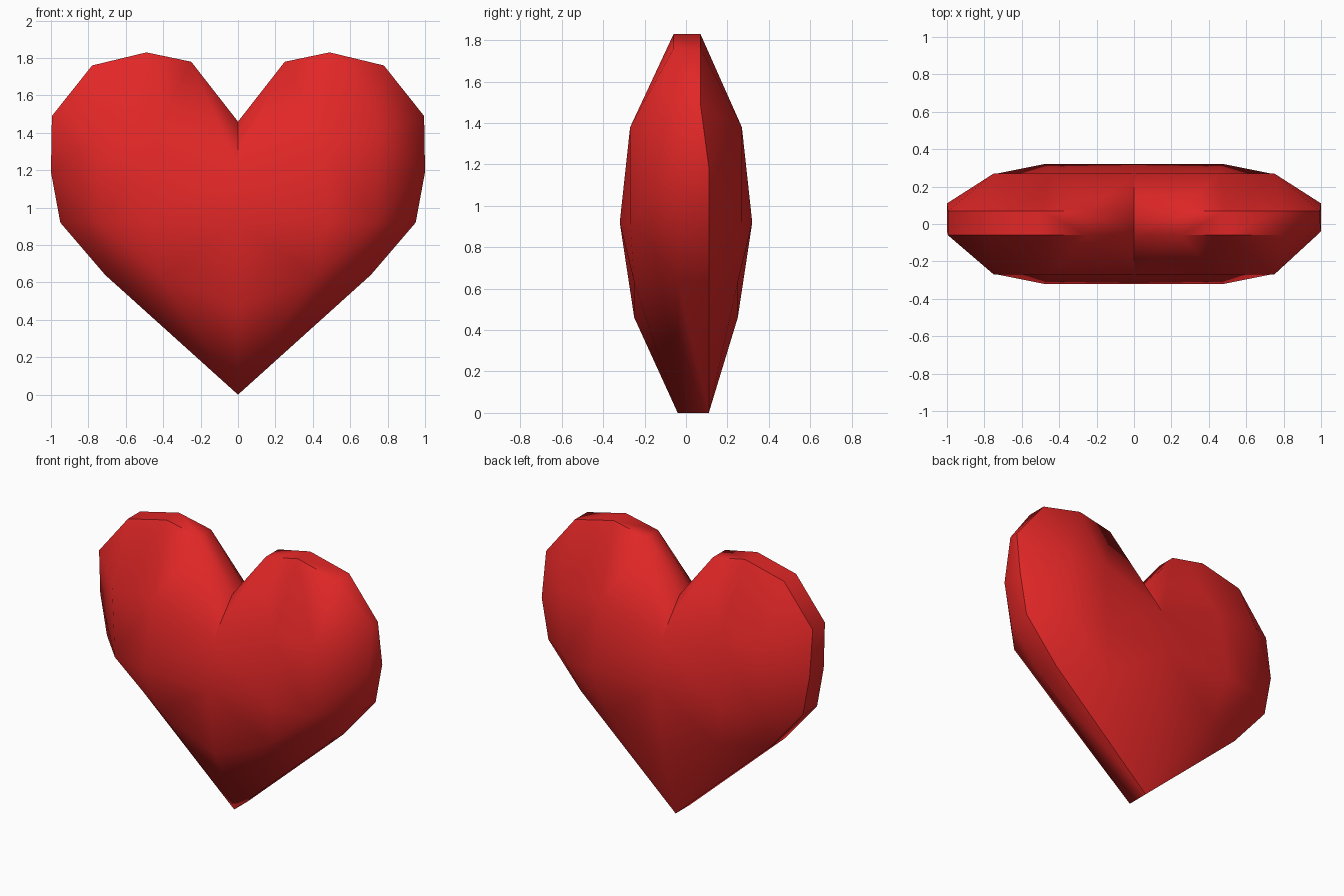
import bpy, bmesh, math

if "Cube" in bpy.data.objects:
    bpy.data.objects.remove(bpy.data.objects["Cube"])

# One half of the heart outline, cleft to tip: x, z
RIM = [(0, 1.46), (.25, 1.78), (.49, 1.83), (.78, 1.76), (.995, 1.49),
       (1, 1.19), (.95, .92), (.71, .64), (0, 0)]
# Dome points in three rows, centre to side: x, z, depth
DOME = [(0, 1.22, .27), (.45, 1.38, .27), (.75, 1.38, .27),
        (0, .92, .32), (.48, .92, .32), (.73, .92, .27),
        (0, .46, .25), (.41, .63, .25)]
# Faces of half a dome: r = rim point, d = dome point
FACES = ("r0 r1 d0|r1 d1 d0|r1 r2 d1|r2 d2 d1|r2 r3 d2|r3 r4 d2|r4 r5 d2|r5 d5 d2|"
         "r5 r6 d5|r6 r7 d5|r7 d7 d5|d7 d4 d5|r7 r8 d7|r8 d6 d7|"
         "d0 d1 d4 d3|d1 d2 d5 d4|d3 d4 d7 d6")

red = bpy.data.materials.new("red")
red.diffuse_color = (0.76, 0.02, 0.02, 1)
red.use_nodes = True
red.node_tree.nodes["Principled BSDF"].inputs["Base Color"].default_value = red.diffuse_color
bm = bmesh.new()


def rim_y(i, sx, back):
    if back:
        return .07 if i < 5 else .11
    if i == 4 and sx > 0:
        return .01
    return -.06 if i < 5 else -.04


def quarter(sx, back):
    """One half of the front or back dome; returns its rim vertices."""
    sy = 1 if back else -1
    v = {f"r{i}": bm.verts.new((sx * x, rim_y(i, sx, back), z)) for i, (x, z) in enumerate(RIM)}
    v.update({f"d{i}": bm.verts.new((sx * x, sy * d, z)) for i, (x, z, d) in enumerate(DOME)})
    for face in FACES.split("|"):
        bm.faces.new([v[k] for k in face.split()])
    return [v[f"r{i}"] for i in range(len(RIM))]


for sx in (1, -1):
    f, b = quarter(sx, False), quarter(sx, True)
    for i in range(len(RIM) - 1):      # rim band
        bm.faces.new((f[i], f[i + 1], b[i + 1], b[i]))

bmesh.ops.remove_doubles(bm, verts=bm.verts, dist=.0005)
bmesh.ops.recalc_face_normals(bm, faces=bm.faces)
me = bpy.data.meshes.new("heart")
bm.to_mesh(me)
bm.free()
me.materials.append(red)
heart = bpy.data.objects.new("heart", me)
bpy.context.collection.objects.link(heart)
bpy.context.view_layer.objects.active = heart
heart.select_set(True)
bpy.ops.object.shade_smooth_by_angle(angle=math.radians(45))
